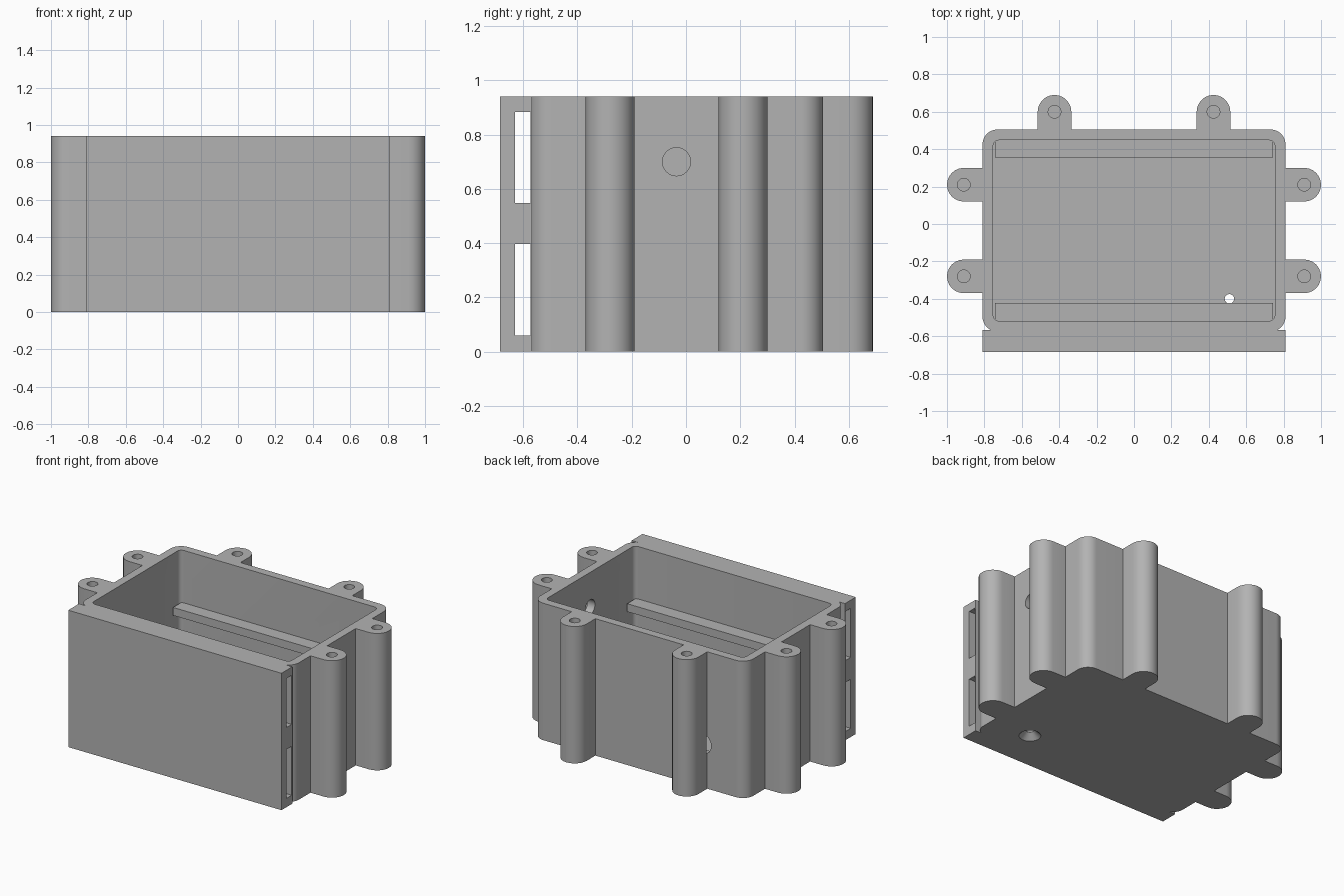
import bpy, bmesh
from math import sin, cos, radians, asin, degrees, pi
from mathutils import Matrix, Vector

if "Cube" in bpy.data.objects:
    bpy.data.objects.remove(bpy.data.objects["Cube"], do_unlink=True)

grey = bpy.data.materials.new("plain_grey")
grey.use_nodes = True
colour = (0.45, 0.45, 0.45, 1)
grey.diffuse_color = colour
grey.node_tree.nodes["Principled BSDF"].inputs["Base Color"].default_value = colour

HEIGHT, WALL, FLOOR = 0.94, 0.057, 0.06
SIDE, BACK, FRONT = 0.81, 0.505, -0.575      # outer faces of the box
CORNER, LUG = 0.08, 0.09                     # corner and lug radii
PLATE_FRONT, PLATE_BACK = -0.685, -0.568
SIDE_LUGS, BACK_LUG = (-0.28, 0.21), (0.425, 0.6)
MID_Y = (FRONT + BACK) / 2


def make(name, bm):
    bmesh.ops.recalc_face_normals(bm, faces=bm.faces)
    mesh = bpy.data.meshes.new(name)
    bm.to_mesh(mesh)
    bm.free()
    mesh.materials.append(grey)
    ob = bpy.data.objects.new(name, mesh)
    bpy.context.collection.objects.link(ob)
    return ob


def prism(name, points, z0, z1):
    bm = bmesh.new()
    face = bm.faces.new([bm.verts.new((x, y, z0)) for x, y in points])
    top = bmesh.ops.extrude_face_region(bm, geom=[face])["geom"]
    verts = [g for g in top if isinstance(g, bmesh.types.BMVert)]
    bmesh.ops.translate(bm, verts=verts, vec=(0, 0, z1 - z0))
    return make(name, bm)


def block(name, x0, x1, y0, y1, z0, z1):
    return prism(name, [(x0, y0), (x1, y0), (x1, y1), (x0, y1)], z0, z1)


def cylinder(name, start, end, r0, r1=None):
    start, end = Vector(start), Vector(end)
    axis = end - start
    bm = bmesh.new()
    turn = axis.to_track_quat("Z", "Y").to_matrix().to_4x4()
    bmesh.ops.create_cone(bm, cap_ends=True, segments=32, radius1=r0,
                          radius2=r0 if r1 is None else r1, depth=axis.length,
                          matrix=Matrix.Translation((start + end) / 2) @ turn)
    return make(name, bm)


def arc(cx, cy, r, a0, a1, steps=12):
    angles = [radians(a0 + (a1 - a0) * i / steps) for i in range(steps + 1)]
    return [(cx + r * cos(a), cy + r * sin(a)) for a in angles]


def mirrored(half):
    return half + [(-x, y) for x, y in reversed(half)]


def cut(body, cutter):
    mod = body.modifiers.new("cut", "BOOLEAN")
    mod.operation, mod.solver, mod.object = "DIFFERENCE", "EXACT", cutter
    bpy.context.view_layer.objects.active = body
    bpy.ops.object.modifier_apply(modifier=mod.name)
    bpy.data.objects.remove(cutter, do_unlink=True)


# Outline of box, front plate and lugs, right half from front to back
start = degrees(asin((PLATE_BACK - FRONT - CORNER) / CORNER))
half = [(SIDE, PLATE_FRONT), (SIDE, PLATE_BACK)]
half += arc(SIDE - CORNER, FRONT + CORNER, CORNER, start, 0)
for y in SIDE_LUGS:
    half += [(SIDE, y - LUG)] + arc(1 - LUG, y, LUG, -90, 90) + [(SIDE, y + LUG)]
half += arc(SIDE - CORNER, BACK - CORNER, CORNER, 0, 90)
lx, ly = BACK_LUG
half += [(lx + LUG, BACK)] + arc(lx, ly, LUG, 0, 180) + [(lx - LUG, BACK)]
body = prism("enclosure_body", mirrored(half), 0, HEIGHT)

# Open cavity
in_x, in_y0, in_y1, in_r = SIDE - WALL, FRONT + WALL, BACK - WALL, 0.03
inner = arc(in_x - in_r, in_y0 + in_r, in_r, -90, 0, 6)
inner += arc(in_x - in_r, in_y1 - in_r, in_r, 0, 90, 6)
cut(body, prism("cavity", mirrored(inner), FLOOR, HEIGHT + 0.1))

# Strap slots running sideways behind the front plate
for z0, z1 in ((0.06, 0.397), (0.547, 0.884)):
    cut(body, block("slot", -1.1, 1.1, -0.63, -0.574, z0, z1))

# Blind screw holes in the lugs
lugs = [(1 - LUG, y) for y in SIDE_LUGS] + [BACK_LUG]
for x, y in mirrored(lugs):
    cut(body, cylinder("screw_hole", (x, y, HEIGHT - 0.4), (x, y, HEIGHT + 0.1), 0.034))

# Cable holes in the left and back walls
cut(body, cylinder("side_hole", (0.7, MID_Y, 0.7), (0.9, MID_Y, 0.7), 0.052))
cut(body, cylinder("back_hole", (-0.475, 0.4, 0.3), (-0.475, BACK + 0.01, 0.3), 0.07))

# Countersunk hole in the floor
cut(body, cylinder("floor_hole", (0.51, -0.4, -0.1), (0.51, -0.4, 0.2), 0.025))
cut(body, cylinder("countersink", (0.51, -0.4, -0.002), (0.51, -0.4, 0.04), 0.07, 0.026))

# Ledges along the front and back inner walls
ledges = [block("front_ledge", -0.742, 0.742, in_y0 - 0.01, -0.422, 0.525, 0.58),
          block("back_ledge", -0.742, 0.742, 0.355, in_y1 + 0.01, 0.525, 0.58)]

bpy.ops.object.select_all(action="DESELECT")
body.select_set(True)
bpy.context.view_layer.objects.active = body
bpy.ops.object.shade_smooth_by_angle(angle=pi / 6)
